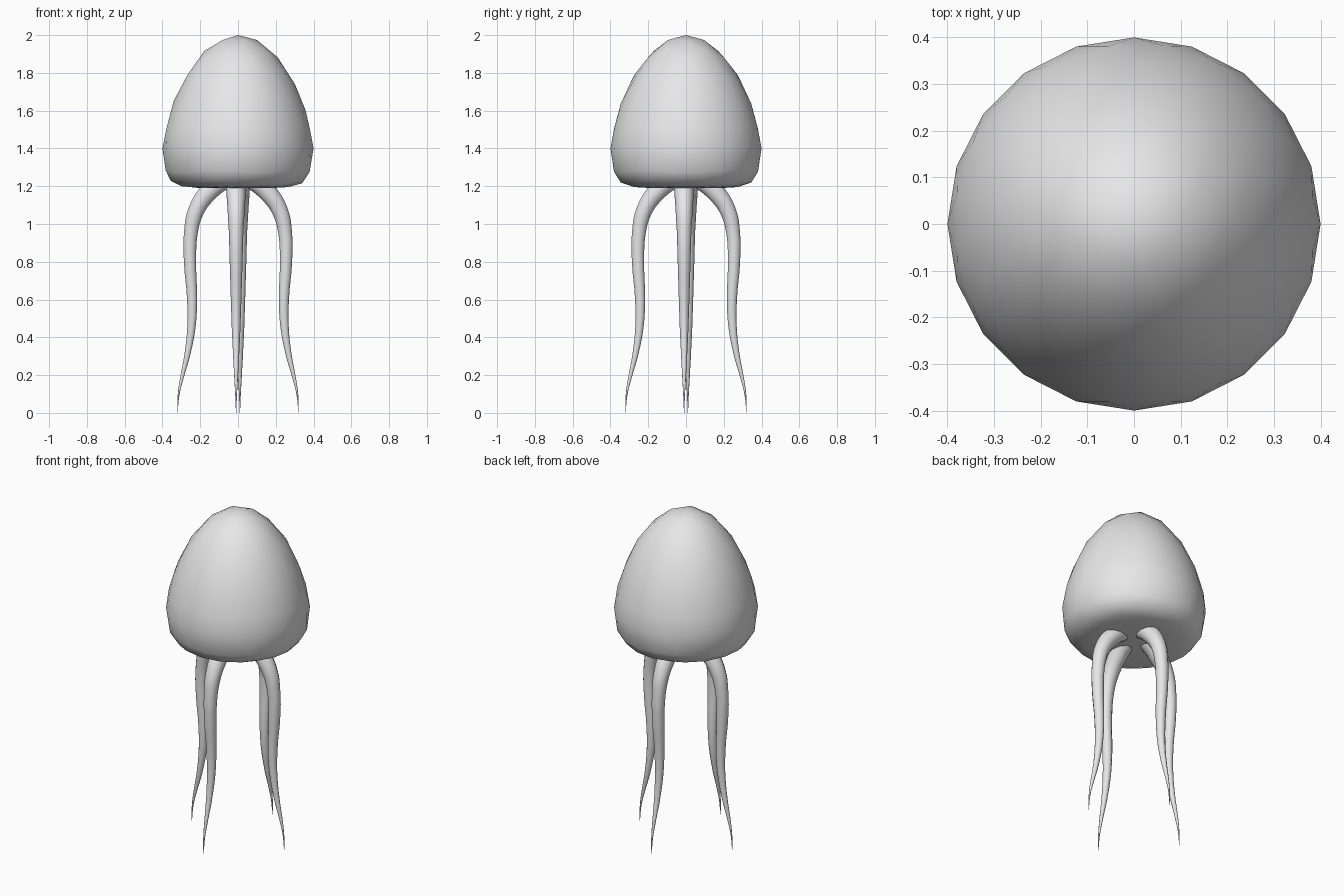
import bpy, bmesh, math

cube = bpy.data.objects.get("Cube")
if cube:
    bpy.data.objects.remove(cube, do_unlink=True)

# One plain grey for everything
grey = bpy.data.materials.new("pale grey")
grey.use_nodes = True
grey.diffuse_color = (0.8, 0.8, 0.8, 1)
bsdf = next(n for n in grey.node_tree.nodes if n.type == 'BSDF_PRINCIPLED')
bsdf.inputs["Base Color"].default_value = (0.8, 0.8, 0.8, 1)


def add_object(name, mesh):
    ob = bpy.data.objects.new(name, mesh)
    bpy.context.collection.objects.link(ob)
    return ob


# Bell: icosphere drawn up to a rounded point and pressed flat underneath
RADIUS, WIDEST, RISE, DROP = 0.4, 1.4, 0.6, 0.21
bm = bmesh.new()
bmesh.ops.create_icosphere(bm, subdivisions=3, radius=1)
for v in bm.verts:
    h = v.co.z
    if h >= 0:
        z = WIDEST + RISE * h ** 1.35
    else:
        z = WIDEST - DROP * (1 - max(0.0, 1 + h) ** 2.8)
    v.co = (v.co.x * RADIUS, v.co.y * RADIUS, z)
for f in bm.faces:
    f.smooth = True
bell_mesh = bpy.data.meshes.new("bell")
bm.to_mesh(bell_mesh)
bm.free()
bell_mesh.materials.append(grey)
add_object("bell", bell_mesh)

# Tentacle path: distance from axis, height, thickness radius
PATH = [(0.06, 1.25, 0.056), (0.155, 1.17, 0.052), (0.222, 1.07, 0.045),
        (0.25, 0.95, 0.038), (0.254, 0.80, 0.034), (0.243, 0.60, 0.028),
        (0.247, 0.45, 0.023), (0.270, 0.30, 0.016), (0.296, 0.19, 0.010),
        (0.314, 0.10, 0.005), (0.319, 0.03, 0.002), (0.320, 0.0, 0.001)]
SIDE_SHIFT = -0.01

curve = bpy.data.curves.new("tentacle_path", 'CURVE')
curve.dimensions = '3D'
curve.bevel_depth = 1.0
curve.bevel_resolution = 3
curve.resolution_u = 4
curve.use_fill_caps = True
spline = curve.splines.new('BEZIER')
spline.bezier_points.add(len(PATH) - 1)
for p, (r, z, thick) in zip(spline.bezier_points, PATH):
    p.co = (r, SIDE_SHIFT, z)
    p.radius = thick
    p.handle_left_type = p.handle_right_type = 'AUTO'

# Turn the swept path into a mesh shared by all four tentacles
path_ob = add_object("tentacle_path", curve)
bpy.context.view_layer.update()
depsgraph = bpy.context.evaluated_depsgraph_get()
tentacle_mesh = bpy.data.meshes.new_from_object(path_ob.evaluated_get(depsgraph))
bpy.data.objects.remove(path_ob, do_unlink=True)
tentacle_mesh.name = "tentacle"
tentacle_mesh.materials.clear()
tentacle_mesh.materials.append(grey)
for f in tentacle_mesh.polygons:
    f.use_smooth = True
    f.material_index = 0

for i, side in enumerate(("left", "back", "right", "front")):
    ob = add_object(side + "_tentacle", tentacle_mesh)
    ob.rotation_euler.z = i * math.pi / 2
